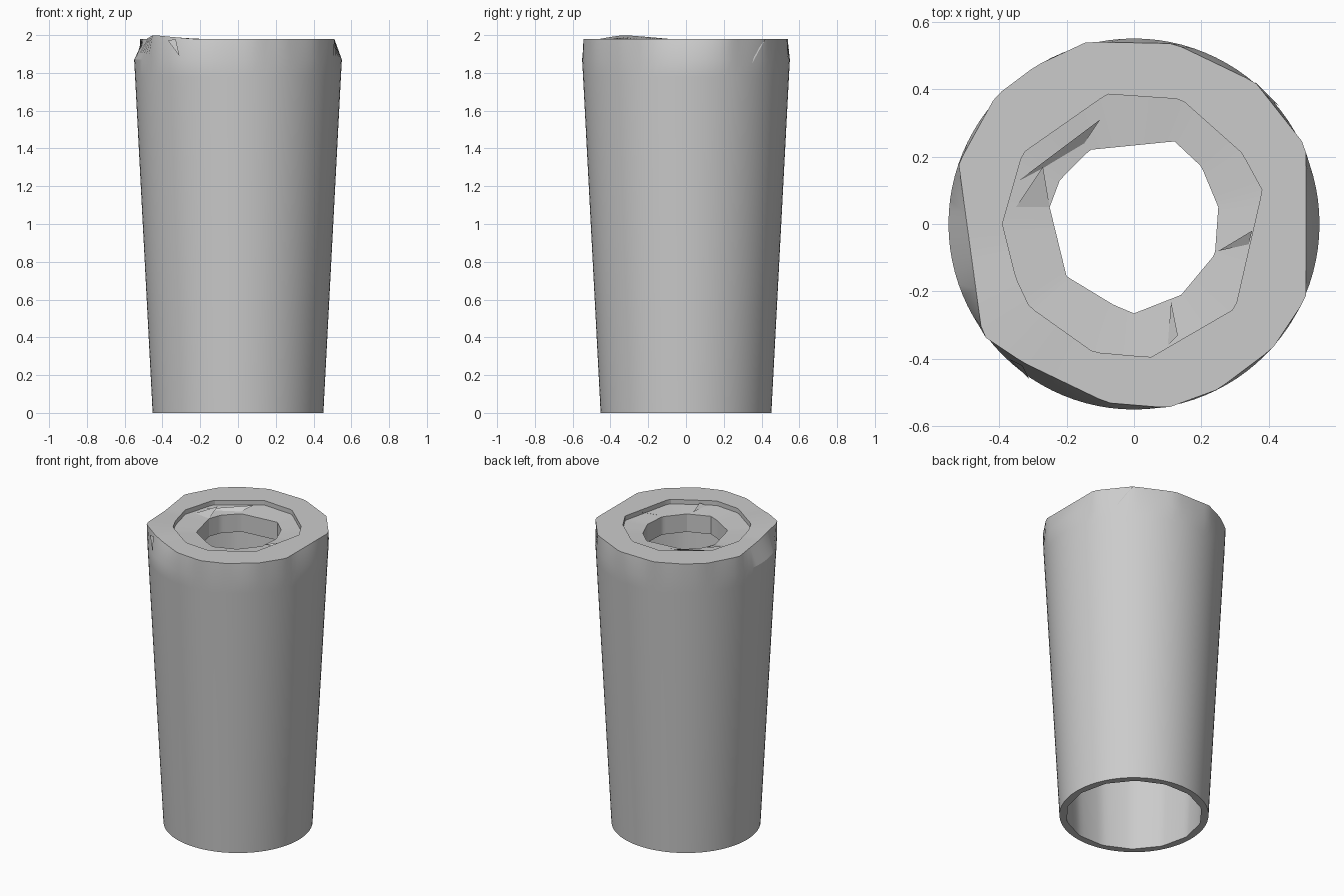
import bpy, bmesh, math
from mathutils import Vector
from mathutils.geometry import intersect_line_line_2d as _unused_hit  # noqa

SEGMENTS = 96

default = bpy.data.objects.get("Cube")
if default:
    bpy.data.objects.remove(default, do_unlink=True)

grey = bpy.data.materials.new("plain grey")
grey.use_nodes = True
tone = (0.6, 0.6, 0.6, 1)
grey.diffuse_color = tone
grey.node_tree.nodes["Principled BSDF"].inputs["Base Color"].default_value = tone


def circle(radius):
    return lambda angle: radius


def polygon(points):
    """Radius of a star-shaped outline along a given direction."""
    def radius(angle):
        ray = Vector((math.cos(angle), math.sin(angle)))
        for first, second in zip(points, points[1:] + points[:1]):
            a, b = Vector(first), Vector(second)
            edge = b - a
            cross = ray.x * edge.y - ray.y * edge.x
            if abs(cross) < 1e-6:
                continue
            distance = (a.x * edge.y - a.y * edge.x) / cross
            along = (a.x * ray.y - a.y * ray.x) / cross
            if distance > 0 and -1e-5 <= along <= 1 + 1e-5:
                return distance
        return 0.4
    return radius


def regular(radius, sides):
    step = math.tau / sides
    return polygon([(radius * math.cos(i * step), radius * math.sin(i * step))
                    for i in range(sides)])


def link(name, bm):
    mesh = bpy.data.meshes.new(name)
    bm.to_mesh(mesh)
    bm.free()
    mesh.materials.append(grey)
    obj = bpy.data.objects.new(name, mesh)
    bpy.context.collection.objects.link(obj)
    return obj


# Irregular outlines of the worn rim, the socket and the hole
rim = polygon([(.51, -.22), (.51, .23), (.36, .42), (.12, .535), (-.14, .54),
               (-.29, .47), (-.41, .38), (-.52, .18), (-.45, -.33),
               (-.33, -.41), (-.08, -.53), (.1, -.545), (.25, -.49), (.41, -.37)])
socket = polygon([(.38, .1), (.32, .21), (.14, .37), (-.08, .385), (-.33, .21),
                  (-.39, 0), (-.35, -.16), (-.31, -.245), (-.12, -.38),
                  (.05, -.395), (.3, -.25)])
hole = polygon([(.25, .05), (.2, .17), (.12, .245), (-.13, .22), (-.22, .13),
                (-.25, .05), (-.2, -.155), (-.06, -.24), (0, -.265),
                (.14, -.21), (.24, -.09)])

# Closed section: outer wall, rim, socket, hole, then the hollow inside
PEAK = math.atan2(-.33, -.45)
section = [(circle(.452), 0), (circle(.545), 1.78), (circle(.55), 1.87),
           (rim, 1.98), (socket, 1.98), (socket, 1.95), (hole, 1.94),
           (hole, 1.82), (circle(.49), 1.8), (regular(.415, 14), 0)]

bm = bmesh.new()
rings = []
for outline, height in section:
    ring = []
    for i in range(SEGMENTS):
        angle = math.tau * i / SEGMENTS
        r = outline(angle)
        z = height
        if outline is rim:
            # Raised burr on one corner of the rim
            gap = abs((angle - PEAK + math.pi) % math.tau - math.pi)
            z += .02 * max(0, 1 - gap / .45)
        ring.append(bm.verts.new((r * math.cos(angle), r * math.sin(angle), z)))
    rings.append(ring)
for lower, upper in zip(rings, rings[1:] + rings[:1]):
    for i in range(SEGMENTS):
        j = (i + 1) % SEGMENTS
        bm.faces.new((lower[i], lower[j], upper[j], upper[i]))
bmesh.ops.recalc_face_normals(bm, faces=bm.faces)
sleeve = link("tapered_sleeve", bm)
bpy.context.view_layer.objects.active = sleeve
sleeve.select_set(True)
bpy.ops.object.shade_smooth_by_angle(angle=math.radians(25))
sleeve.select_set(False)

# Broken flakes standing in the socket and on the shoulder
flakes = [
    ((-.1, .31, 1.97), (-.34, .13, 1.95), (-.22, .13, 1.9)),
    ((-.27, .17, 1.97), (-.35, .05, 1.95), (-.25, .05, 1.94)),
    ((.14, .37, 1.98), (.27, .31, 1.95), (.32, .21, 1.98)),
    ((.11, -.23, 1.95), (.1, -.36, 1.95), (.13, -.33, 1.97)),
    ((.25, -.08, 1.95), (.35, -.02, 1.97), (.34, -.06, 1.95)),
    ((-.37, -.4, 1.97), (-.31, -.46, 1.89), (-.33, -.42, 1.98)),
    ((.36, .42, 1.98), (.43, .35, 1.85), (.37, .39, 1.98)),
]
bm = bmesh.new()
for flake in flakes:
    bm.faces.new([bm.verts.new(corner) for corner in flake])
link("broken_flakes", bm)
